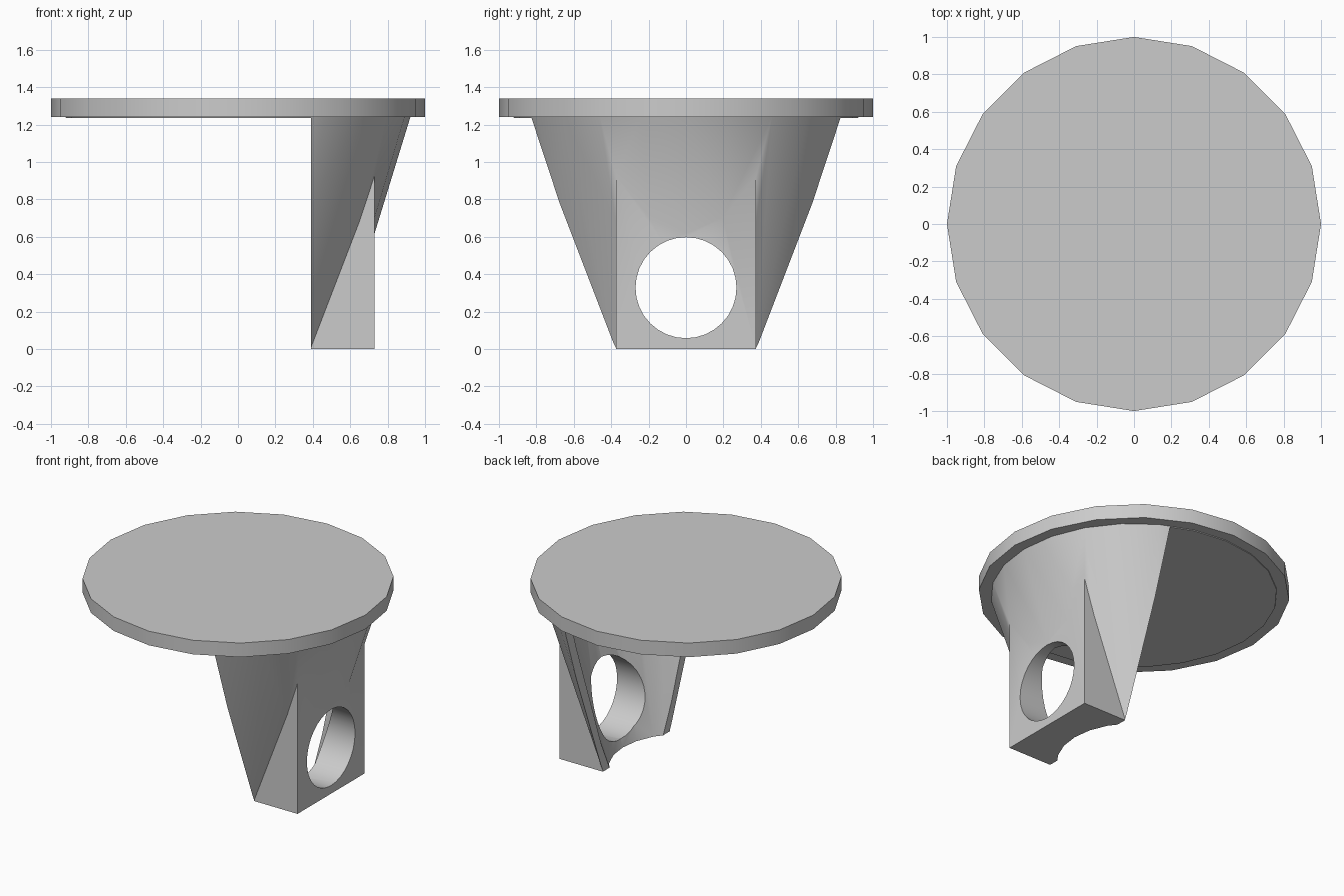
import bpy
import math

cube = bpy.data.objects.get("Cube")
if cube:
    bpy.data.objects.remove(cube, do_unlink=True)

# One flat grey
grey = bpy.data.materials.new("light_grey")
grey.use_nodes = True
colour = (0.6, 0.6, 0.6, 1)
grey.diffuse_color = colour
grey.node_tree.nodes["Principled BSDF"].inputs["Base Color"].default_value = colour

TOP_Z = 1.235          # underside of the cut region
SLOPE = 0.38 / TOP_Z   # widening of the flared body


def finish(name):
    ob = bpy.context.object
    ob.name = name
    ob.data.materials.append(grey)
    return ob


def cone(name, sides, r_low, r_high, z_low, z_high):
    """Upright frustum with a vertex on +x."""
    bpy.ops.mesh.primitive_cone_add(
        vertices=sides, radius1=r_low, radius2=r_high, depth=z_high - z_low,
        location=(0, 0, (z_low + z_high) / 2), rotation=(0, 0, math.pi / 2))
    bpy.ops.object.transform_apply(location=True, rotation=True, scale=True)
    return finish(name)


def box(name, low, high):
    bpy.ops.mesh.primitive_cube_add(
        size=1, location=[(a + b) / 2 for a, b in zip(low, high)])
    bpy.context.object.scale = [b - a for a, b in zip(low, high)]
    bpy.ops.object.transform_apply(location=True, rotation=True, scale=True)
    return finish(name)


def boolean(target, tool, operation):
    """Apply a boolean and throw the tool away."""
    tool.hide_render = True
    mod = target.modifiers.new(operation, "BOOLEAN")
    mod.operation = operation
    mod.solver = "EXACT"
    mod.object = tool
    bpy.context.view_layer.objects.active = target
    bpy.ops.object.modifier_apply(modifier=mod.name)
    bpy.data.objects.remove(tool, do_unlink=True)


def smooth(ob):
    bpy.ops.object.select_all(action="DESELECT")
    ob.select_set(True)
    bpy.context.view_layer.objects.active = ob
    bpy.ops.object.shade_smooth_by_angle(angle=math.radians(30))


# Round plate on top
plate = cone("top_plate", 20, 1, 1, 1.24, 1.34)

# Flared body with the square mounting block
body = cone("flared_bracket", 24, 0.54, 0.54 + SLOPE * 1.25, 0, 1.25)
boolean(body, box("mounting_block", (0.3, -0.375, 0), (0.73, 0.375, 1.0)), "UNION")

# Hollow inside of the flare
inner = 0.92
cavity = cone("cavity_cutter", 24, inner * (0.54 - SLOPE * 0.1),
              inner * (0.54 + SLOPE * TOP_Z), -0.1, TOP_Z)
boolean(body, cavity, "DIFFERENCE")

# Leave only the +x slice of the flare, under a thin collar
boolean(body, box("slice_cutter", (-1.5, -1.5, -0.5), (0.39, 1.5, TOP_Z)), "DIFFERENCE")

# Round hole through the block
bpy.ops.mesh.primitive_cylinder_add(
    vertices=32, radius=0.27, depth=1.2, location=(0.6, 0, 0.328),
    rotation=(0, math.pi / 2, 0))
boolean(body, finish("hole_cutter"), "DIFFERENCE")

for part in (plate, body):
    smooth(part)
